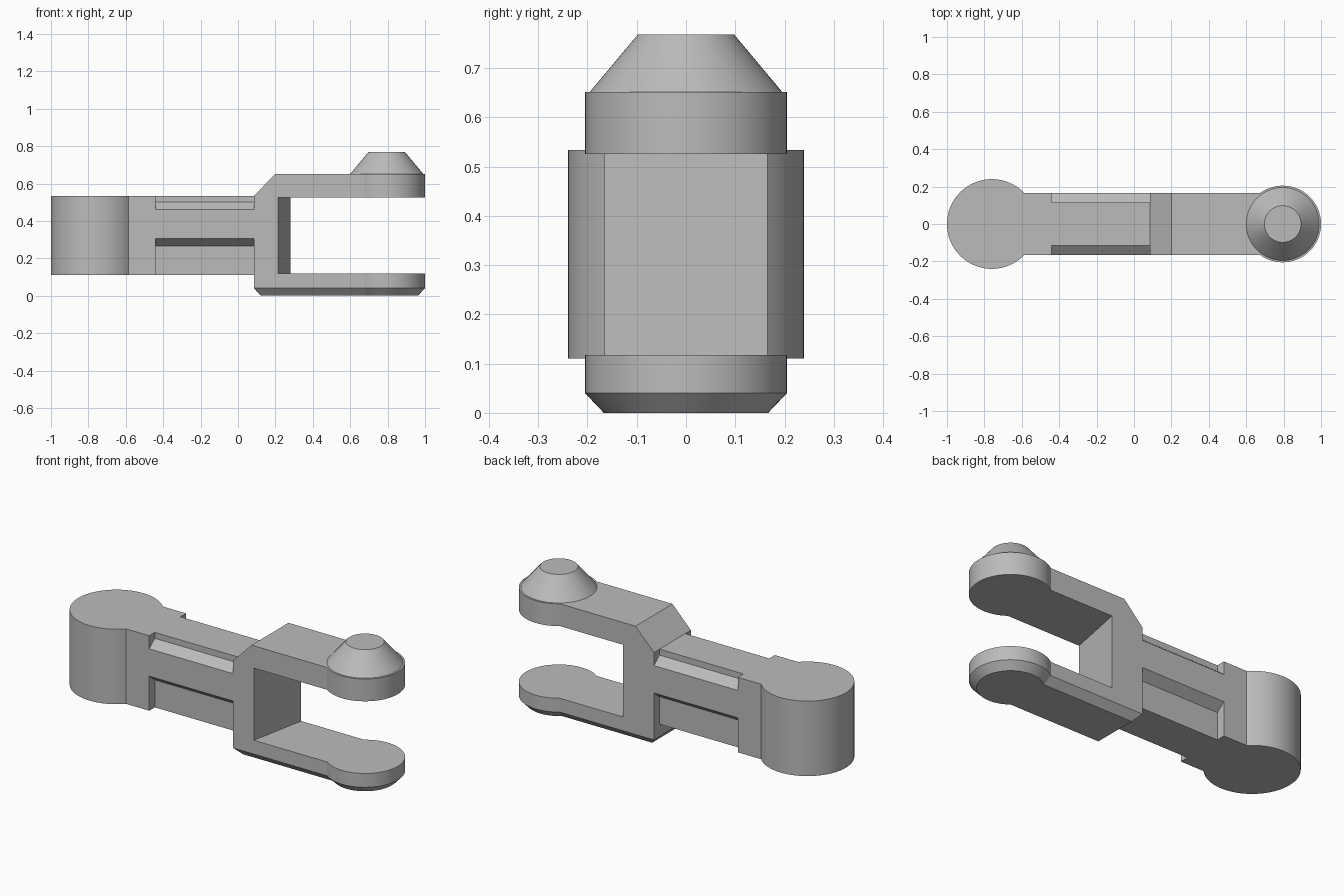
import bpy
import bmesh
from math import asin, cos, sin, pi, radians

cube = bpy.data.objects.get("Cube")
if cube:
    bpy.data.objects.remove(cube, do_unlink=True)

STEEL = (0.5, 0.5, 0.5, 1)
steel = bpy.data.materials.new("plain grey steel")
steel.use_nodes = True
steel.diffuse_color = STEEL
steel.node_tree.nodes["Principled BSDF"].inputs["Base Color"].default_value = STEEL

HALF = 0.165          # half width of the link
BARREL_X, EYE_X = -0.76, 0.795
NECK_X, FORK_X = -0.44, 0.085
BODY_Z = (0.11, 0.534)
SLOT_Z = (0.118, 0.526)


def loft(name, rings):
    """Closed solid through rings of equal point count."""
    bm = bmesh.new()
    loops = [[bm.verts.new(p) for p in ring] for ring in rings]
    n = len(loops[0])
    for low, high in zip(loops, loops[1:]):
        for i in range(n):
            j = (i + 1) % n
            bm.faces.new((low[i], low[j], high[j], high[i]))
    bm.faces.new(loops[0][::-1])
    bm.faces.new(loops[-1])
    bmesh.ops.recalc_face_normals(bm, faces=bm.faces)
    mesh = bpy.data.meshes.new(name)
    bm.to_mesh(mesh)
    bm.free()
    mesh.materials.append(steel)
    obj = bpy.data.objects.new(name, mesh)
    bpy.context.collection.objects.link(obj)
    bpy.ops.object.select_all(action='DESELECT')
    obj.select_set(True)
    bpy.context.view_layer.objects.active = obj
    bpy.ops.object.shade_smooth_by_angle(angle=radians(25))
    return obj


def keyhole(center, radius, half, end, z, steps=48):
    """Round eye with a straight shank running to x = end."""
    side = 1 if end > center else -1
    a = asin(half / radius)
    arc = [a + (2 * pi - 2 * a) * i / steps for i in range(steps + 1)]
    pts = [(center + side * radius * cos(t), radius * sin(t), z) for t in arc]
    return pts + [(end, -half, z), (end, half, z)]


def circle(center, radius, z, steps=64):
    return [(center + radius * cos(2 * pi * i / steps),
             radius * sin(2 * pi * i / steps), z) for i in range(steps)]


# Pivot barrel with its short neck
loft("pivot_barrel", [keyhole(BARREL_X, 0.24, HALF, NECK_X, z) for z in BODY_Z])

# Recessed web with a sloped rib along each side
INNER = 0.115
side = [(INNER, BODY_Z[0]), (INNER, 0.265), (HALF, 0.305),
        (HALF, 0.46), (INNER, 0.50), (INNER, BODY_Z[1])]
section = side + [(-y, z) for y, z in reversed(side)]
loft("ribbed_web", [[(x, y, z) for y, z in section] for x in (NECK_X, FORK_X)])

# Fork column with a slanted inner wall
column = [(FORK_X, -HALF), (0.215, -HALF), (0.28, HALF), (FORK_X, HALF)]
loft("fork_column", [[(x, y, z) for x, y in column] for z in SLOT_Z])

# Upper fork arm with a sloped shoulder
loft("upper_arm", [keyhole(EYE_X, 0.205, HALF, end, z) for end, z in
                   ((FORK_X, SLOT_Z[1]), (FORK_X, BODY_Z[1]), (0.2, 0.652))])

# Lower fork arm with a chamfered underside
loft("lower_arm", [keyhole(EYE_X, 0.167, 0.128, FORK_X + 0.037, 0),
                   keyhole(EYE_X, 0.205, HALF, FORK_X, 0.04),
                   keyhole(EYE_X, 0.205, HALF, FORK_X, SLOT_Z[0])])

# Tapered stud on the upper eye
loft("tapered_stud", [circle(EYE_X, 0.195, 0.652), circle(EYE_X, 0.098, 0.768)])
